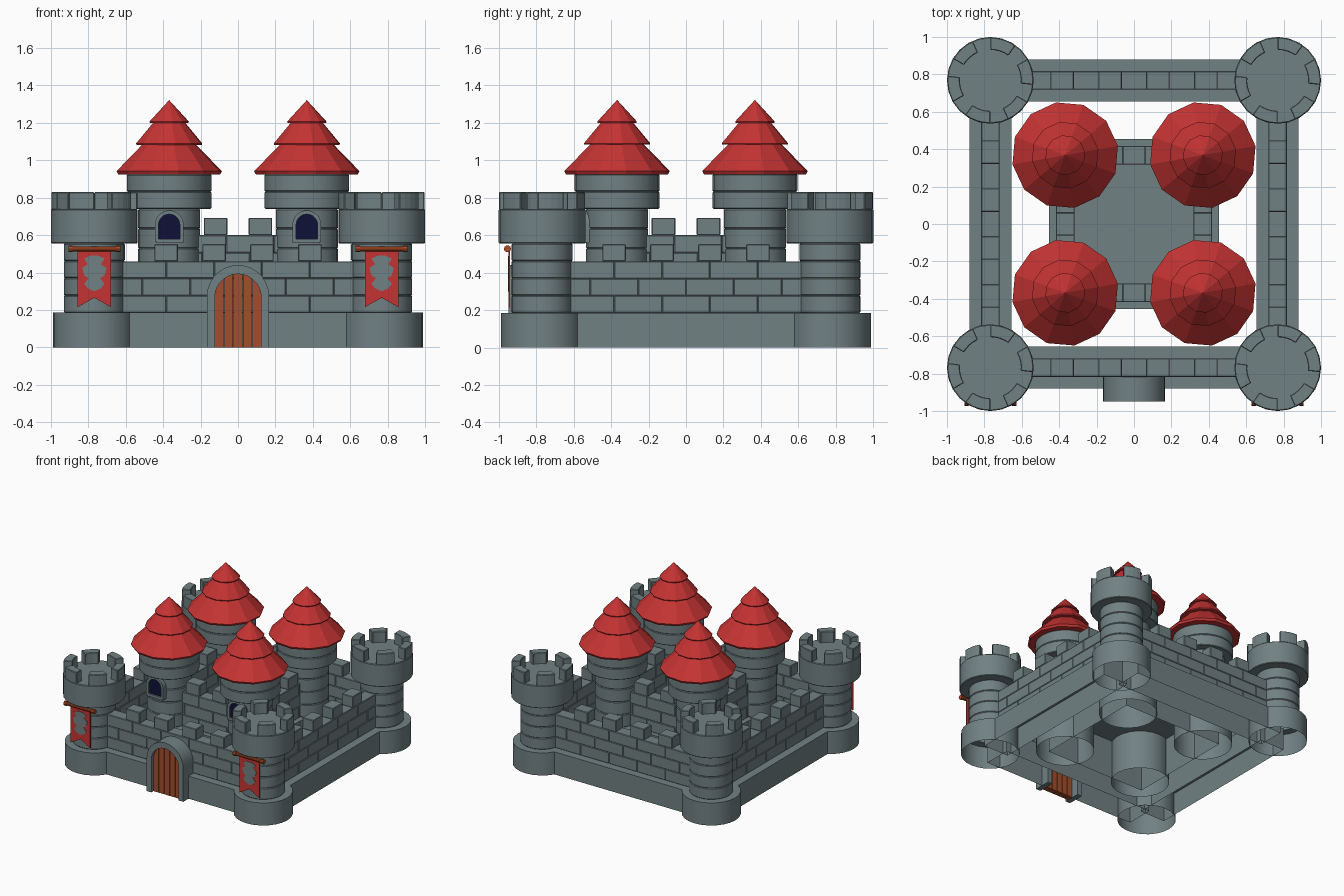
import bpy, bmesh, math
from mathutils import Matrix, Vector

if "Cube" in bpy.data.objects:
    bpy.data.objects.remove(bpy.data.objects["Cube"])

def material(name, rgb):
    m = bpy.data.materials.new(name)
    m.diffuse_color = (*rgb, 1)
    m.use_nodes = True
    m.node_tree.nodes["Principled BSDF"].inputs["Base Color"].default_value = m.diffuse_color
    return m

STONE = material("grey stone", (0.165, 0.218, 0.228))
RED = material("red", (0.56, 0.033, 0.033))
WOOD = material("door wood", (0.36, 0.075, 0.026))
POLE = material("pole wood", (0.42, 0.07, 0.016))
DARK = material("dark window", (0.005, 0.005, 0.04))

def finish(name, bm, mat, matrix=Matrix(), bevel=0, smooth=False):
    bmesh.ops.recalc_face_normals(bm, faces=bm.faces)
    me = bpy.data.meshes.new(name)
    bm.to_mesh(me)
    bm.free()
    me.materials.append(mat)
    ob = bpy.data.objects.new(name, me)
    bpy.context.collection.objects.link(ob)
    ob.matrix_world = matrix
    if bevel:
        mod = ob.modifiers.new("bevel", 'BEVEL')
        mod.width, mod.segments = bevel, 1
    if smooth:
        bpy.ops.object.select_all(action='DESELECT')
        bpy.context.view_layer.objects.active = ob
        ob.select_set(True)
        bpy.ops.object.shade_smooth_by_angle(angle=math.radians(32))
    return ob

def box(bm, x0, x1, y0, y1, z0, z1, open_bottom=False):
    m = Matrix.Translation(((x0 + x1) / 2, (y0 + y1) / 2, (z0 + z1) / 2)) @ \
        Matrix.Diagonal((x1 - x0, y1 - y0, z1 - z0, 1))
    vs = bmesh.ops.create_cube(bm, size=1, matrix=m)['verts']
    if open_bottom:
        low = [f for f in {f for v in vs for f in v.link_faces}
               if f.calc_center_median().z < z0 + 1e-5]
        bmesh.ops.delete(bm, geom=low, context='FACES')

def lathe(name, profile, x, y, n, mat, smooth, turn=0):
    """Revolve (radius, z) points; the last point may lie on the axis."""
    bm = bmesh.new()
    vs = [bm.verts.new((r, 0, z)) for r, z in profile]
    es = [bm.edges.new(p) for p in zip(vs, vs[1:])]
    bmesh.ops.spin(bm, geom=vs + es, axis=(0, 0, 1), cent=(0, 0, 0),
                   angle=math.tau, steps=n, use_duplicate=False)
    bmesh.ops.remove_doubles(bm, verts=bm.verts, dist=1e-5)
    return finish(name, bm, mat, Matrix.Translation((x, y, 0)) @ Matrix.Rotation(turn, 4, 'Z'),
                  smooth=smooth)

def courses(r, z0, z1, n, g=0.005):
    """Profile of n stacked stone rings with a small groove at each joint."""
    h = (z1 - z0) / n
    out = []
    for i in range(n):
        a = z0 + i * h
        out += [(r - g, a), (r, a + g), (r, a + h - g), (r - g, a + h)]
    return out

def prism(bm, outline, y0, y1):
    """Extrude an (x, z) outline along y."""
    f = bm.faces.new([bm.verts.new((x, y0, z)) for x, z in outline])
    g = bmesh.ops.extrude_face_region(bm, geom=[f])['geom']
    bmesh.ops.translate(bm, vec=(0, y1 - y0, 0),
                        verts=[v for v in g if isinstance(v, bmesh.types.BMVert)])

def arch(w, z0, zc, n=14):
    return [(w, z0)] + [(w * math.cos(math.pi * i / n), zc + w * math.sin(math.pi * i / n))
                        for i in range(n + 1)] + [(-w, z0)]

def arch_frame(name, outer, inner, y0, y1, x=0):
    bm = bmesh.new()
    rings = [[bm.verts.new((px, y, pz)) for px, pz in pts]
             for pts, y in ((outer, y0), (inner, y0), (inner, y1), (outer, y1))]
    for k in range(4):
        a, b = rings[k], rings[(k + 1) % 4]
        for i in range(len(a) - 1):
            bm.faces.new((a[i], a[i + 1], b[i + 1], b[i]))
    for e in (0, -1):
        bm.faces.new([r[e] for r in rings])
    return finish(name, bm, STONE, Matrix.Translation((x, 0, 0)), smooth=True)

# Walls: brick courses and merlons, repeated on four sides
def brick_wall(name, y, half, z0, z1, merlons, k):
    bm = bmesh.new()
    h = (z1 - z0) / 3
    for row in range(3):
        x = -half - (0.128 if row % 2 else 0)
        while x < half:
            a, b = max(x, -half), min(x + 0.256, half)
            if b - a > 0.01:
                box(bm, a, b, -y - 0.05, -y + 0.05, z0 + row * h, z0 + row * h + h)
            x += 0.256
    for c in merlons:
        box(bm, c - 0.063, c + 0.063, -y - 0.05, -y + 0.05, z1, z1 + 0.092)
    finish(name, bm, STONE, Matrix.Rotation(k * math.pi / 2, 4, 'Z'), bevel=0.004)

P, K = 0.768, 0.368
for k in range(4):
    brick_wall("outer_wall", P, 0.64, 0.185, 0.46, (-0.384, -0.128, 0.128, 0.384), k)
    brick_wall("keep_wall", K, 0.32, 0.32, 0.6, (-0.12, 0.12), k)
    bm = bmesh.new()
    box(bm, -0.7, 0.7, -P - 0.112, -P + 0.112, 0, 0.185, True)
    finish("outer_wall_base", bm, STONE, Matrix.Rotation(k * math.pi / 2, 4, 'Z'))
bm = bmesh.new()
box(bm, -0.455, 0.455, -0.455, 0.455, 0, 0.32, True)
finish("keep_base", bm, STONE)

# Corner towers with a battlement ring
def merlon_ring(x, y):
    bm = bmesh.new()
    for k in range(6):
        a0, n = math.radians(-126 + 60 * k), 4
        pts = [(r * math.cos(a), r * math.sin(a)) for r, order in
               ((0.23, range(n + 1)), (0.163, range(n, -1, -1)))
               for a in [a0 + math.radians(36) * i / n for i in order]]
        f = bm.faces.new([bm.verts.new((px, py, 0.735)) for px, py in pts])
        g = bmesh.ops.extrude_face_region(bm, geom=[f])['geom']
        bmesh.ops.translate(bm, vec=(0, 0, 0.095),
                            verts=[v for v in g if isinstance(v, bmesh.types.BMVert)])
    finish("tower_merlons", bm, STONE, Matrix.Translation((x, y, 0)), bevel=0.004)

for sx in (-1, 1):
    for sy in (-1, 1):
        lathe("corner_tower", [(0.22, 0), (0.22, 0.185)] + courses(0.163, 0.185, 0.555, 4) +
              courses(0.232, 0.555, 0.74, 1) + [(0, 0.74)], sx * P, sy * P, 24, STONE, True)
        merlon_ring(sx * P, sy * P)

        # Keep towers with three-tier roofs
        x, y = sx * K, sy * K
        lathe("keep_tower", [(0.22, 0), (0.22, 0.32)] + courses(0.166, 0.32, 0.74, 4) +
              courses(0.226, 0.74, 0.925, 2) + [(0, 0.925)], x, y, 24, STONE, True)
        lathe("tower_roof", [(0, 0.925), (0.277, 0.925), (0.286, 0.942), (0.13, 1.10), (0.13, 1.083),
                             (0.177, 1.083), (0.18, 1.09), (0.075, 1.215), (0.075, 1.2),
                             (0.105, 1.2), (0.107, 1.207), (0, 1.322)],
              x, y, 12, RED, False, math.radians(10))

# Gate: stone arch and five planks
arch_frame("gate_arch", arch(0.166, 0, 0.274), arch(0.124, 0, 0.268), -0.948, -0.81)
bm = bmesh.new()
W = 0.124
for i in range(5):
    a, b = -W + i * W * 0.4 + 0.002, -W + (i + 1) * W * 0.4 - 0.002
    top = [(x, 0.268 + math.sqrt(max(0, W * W - x * x)))
           for x in [b + (a - b) * j / 5 for j in range(6)]]
    prism(bm, [(a, 0), (b, 0)] + top, -0.92, -0.87)
finish("gate_door", bm, WOOD)

for sx in (-1, 1):
    # Arched windows on the front keep towers
    x = sx * K
    arch_frame("window_frame", arch(0.077, 0.56, 0.655), arch(0.057, 0.58, 0.655), -0.557, -0.49, x)
    bm = bmesh.new()
    prism(bm, arch(0.058, 0.578, 0.655), -0.543, -0.535)
    finish("window_pane", bm, DARK, Matrix.Translation((x, 0, 0)))
    bm = bmesh.new()
    box(bm, -0.07, 0.07, -0.555, -0.5, 0.558, 0.58)
    finish("window_sill", bm, STONE, Matrix.Translation((x, 0, 0)))

    # Banners: swallow-tailed cloth, plain emblem, pole with knobs
    at = Matrix.Translation((sx * P, 0, 0))
    bm = bmesh.new()
    prism(bm, [(-0.089, 0.53), (-0.089, 0.215), (0, 0.265), (0.089, 0.215), (0.089, 0.53)],
          -0.948, -0.94)
    finish("banner_cloth", bm, RED, at)
    half = [(0.02, 0.49), (0.055, 0.475), (0.035, 0.445), (0.065, 0.425), (0.055, 0.385),
            (0.03, 0.37), (0.055, 0.34), (0.035, 0.315)]
    bm = bmesh.new()
    prism(bm, half + [(0, 0.30)] + [(-px, pz) for px, pz in reversed(half)], -0.951, -0.947)
    finish("banner_emblem", bm, STONE, at)
    bm = bmesh.new()
    for c, r, length in ((0, 0.014, 0.25), (-0.128, 0.019, 0.022), (0.128, 0.019, 0.022)):
        bmesh.ops.create_cone(bm, cap_ends=True, segments=10, radius1=r, radius2=r, depth=length,
                              matrix=Matrix.Translation((c, -0.953, 0.527)) @
                              Matrix.Rotation(math.pi / 2, 4, 'Y'))
    finish("banner_pole", bm, POLE, at, smooth=True)
